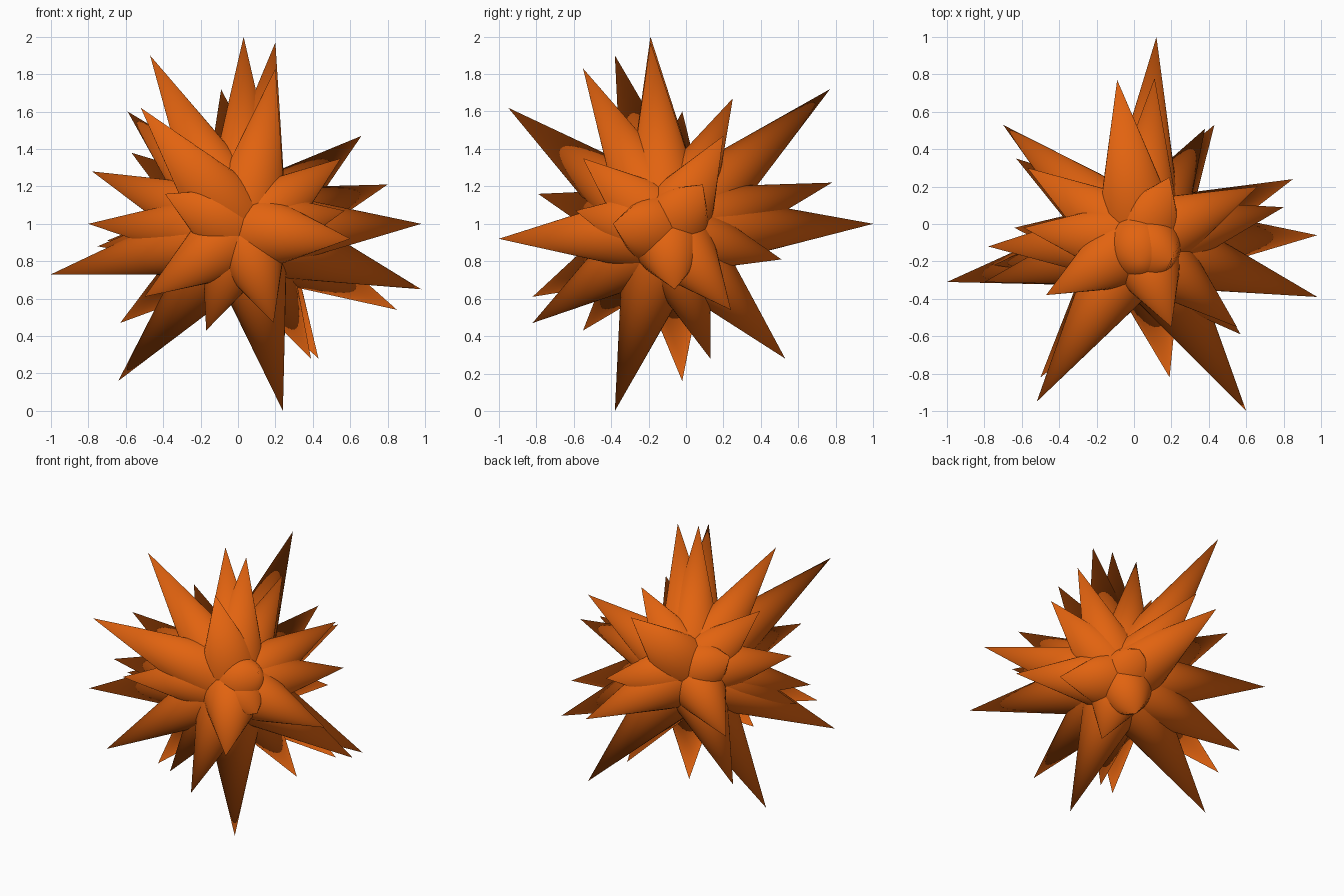
import bpy
from mathutils import Vector

orange = bpy.data.materials.new("burnt_orange")
orange.diffuse_color = (0.76, 0.125, 0.005, 1)

HUB = Vector((0.03, -0.1, 0.96))   # all spikes grow from one point
RADIUS = 0.24

# Spike tips
TIPS = [
    # upper spikes
    (0.03, -0.19, 2.0), (0.20, -0.19, 1.97), (-0.47, -0.38, 1.90),
    (0.20, -0.55, 1.83), (-0.09, 0.77, 1.72), (0.19, 0.25, 1.67),
    (-0.52, -0.95, 1.62), (-0.59, -0.02, 1.60), (0.66, 0.20, 1.47),
    (-0.57, 0.30, 1.38), (0.55, -0.55, 1.35),
    # middle spikes
    (-0.78, -0.12, 1.28), (0.11, 0.78, 1.22), (0.80, 0.09, 1.21),
    (-0.39, -0.79, 1.16), (0.57, -0.59, 1.07), (-0.80, -0.31, 1.0),
    (0.98, -0.39, 1.0), (0.12, 1.0, 1.0), (0.60, -1.0, 0.92),
    (-0.70, 0.53, 0.91), (-0.75, -0.22, 0.88), (0.38, 0.51, 0.81),
    # lower spikes
    (-1.0, -0.31, 0.73), (0.98, -0.06, 0.65), (-0.50, -0.82, 0.61),
    (0.85, 0.24, 0.54), (0.31, 0.0, 0.48), (-0.63, 0.35, 0.47),
    (0.19, -0.82, 0.47), (-0.17, -0.55, 0.43), (0.43, 0.53, 0.28),
    (0.39, 0.13, 0.28), (-0.64, -0.02, 0.16), (0.24, -0.38, 0.0),
]


def spike(tip, number):
    """Cone with its base centre on the hub and its apex at the tip."""
    axis = Vector(tip) - HUB
    bpy.ops.mesh.primitive_cone_add(
        vertices=32, radius1=RADIUS, radius2=0, depth=axis.length,
        location=HUB + axis / 2,
        rotation=axis.to_track_quat('Z', 'Y').to_euler())
    ob = bpy.context.object
    ob.name = f"spike_{number:02d}"
    ob.data.materials.append(orange)
    bpy.ops.object.shade_smooth_by_angle()


for i, tip in enumerate(TIPS):
    spike(tip, i + 1)
